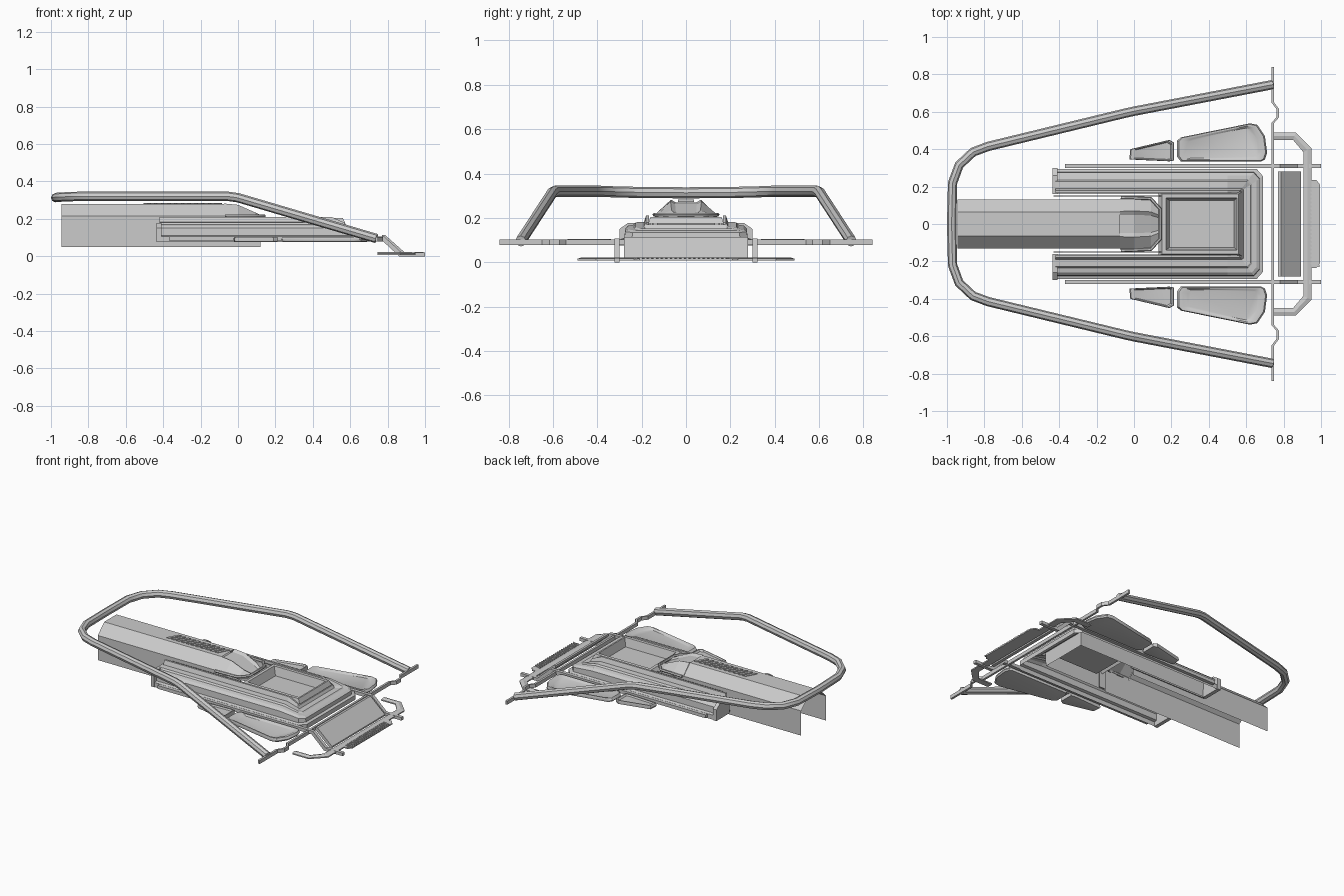
import bpy, bmesh, math
from mathutils import Vector

if "Cube" in bpy.data.objects:
    bpy.data.objects.remove(bpy.data.objects["Cube"])


def finish(name, bm, smooth=False):
    bmesh.ops.recalc_face_normals(bm, faces=bm.faces)
    me = bpy.data.meshes.new(name)
    bm.to_mesh(me)
    bm.free()
    ob = bpy.data.objects.new(name, me)
    bpy.context.collection.objects.link(ob)
    if smooth:
        bpy.ops.object.select_all(action='DESELECT')
        ob.select_set(True)
        bpy.context.view_layer.objects.active = ob
        bpy.ops.object.shade_smooth_by_angle(angle=math.radians(35))
    return ob


def mirror_y(ob):
    ob.modifiers.new("mirror", 'MIRROR').use_axis = (False, True, False)
    return ob


def loft(name, rings, closed=False, cap=False, smooth=False):
    """Skin a list of equal-length point rings."""
    bm = bmesh.new()
    vs = [[bm.verts.new(p) for p in r] for r in rings]
    n = len(rings[0])
    for a, b in zip(vs, vs[1:]):
        for i in range(n if closed else n - 1):
            j = (i + 1) % n
            bm.faces.new((a[i], a[j], b[j], b[i]))
    if cap:
        bm.faces.new(vs[0])
        bm.faces.new(vs[-1])
    return finish(name, bm, smooth)


def slab(name, pts, z0, z1):
    return loft(name, [[(x, y, z) for x, y in pts] for z in (z0, z1)], True, True)


def side_strip(name, pts, y0, y1):
    return loft(name, [[(x, y, z) for x, z in pts] for y in (y0, y1)], True, True)


def tube(name, pts, r, res=2):
    cu = bpy.data.curves.new(name, 'CURVE')
    cu.dimensions = '3D'
    cu.bevel_depth = r
    cu.bevel_resolution = res
    cu.use_fill_caps = True
    sp = cu.splines.new('POLY')
    sp.points.add(len(pts) - 1)
    for p, q in zip(sp.points, pts):
        p.co = (*q, 1)
    ob = bpy.data.objects.new(name, cu)
    bpy.context.collection.objects.link(ob)
    bpy.ops.object.select_all(action='DESELECT')
    ob.select_set(True)
    bpy.context.view_layer.objects.active = ob
    bpy.ops.object.convert(target='MESH')
    bpy.ops.object.shade_smooth_by_angle(angle=math.radians(40))


# perimeter tube loop, sloping down to the cross bar
half = [(0.74, 0.745, 0.095), (0.0, 0.603, 0.313), (-0.05, 0.592, 0.32), (-0.78, 0.415, 0.32),
        (-0.86, 0.385, 0.32), (-0.935, 0.315, 0.317), (-0.97, 0.22, 0.315), (-0.975, 0.0, 0.313)]
tube("perimeter_tube", half + [(x, -y, z) for x, y, z in half[-2::-1]], 0.025)

# thin cross bar with a kink on each side
kink = [(0.742, 0.0), (0.742, 0.54), (0.768, 0.57), (0.768, 0.615), (0.742, 0.65), (0.742, 0.84)]
rings = [[(x - 0.007, y, 0.078), (x + 0.007, y, 0.078), (x + 0.007, y, 0.102), (x - 0.007, y, 0.102)]
         for x, y in [(x, -y) for x, y in kink[:0:-1]] + kink]
loft("cross_bar", rings, True, True)

# long tunnel cover, open underneath and behind
sec = [(0.132, 0.05), (0.132, 0.215), (0.065, 0.28)]
sec = sec + [(-y, z) for y, z in sec[::-1]]
loft("tunnel_cover", [[(x, y, z) for y, z in sec] for x in (-0.945, -0.075)])
mirror_y(loft("tunnel_side", [[(x, 0.132, 0.05), (x, 0.132, 0.2)] for x in (-0.075, 0.12)]))

# diagonal vent slats on the tunnel
for i in range(11):
    x = -0.505 + i * 0.036
    slab("vent_slat", [(x, -0.036), (x + 0.02, -0.036), (x + 0.06, 0.036), (x + 0.04, 0.036)], 0.272, 0.284)

# cowl at the front end of the tunnel, faceted and sloping down
def cowl_ring(x, w, top, drop):
    return [(x, w, 0.2), (x, w, 0.215 - drop), (x, w * 0.5, top), (x, w * 0.35, top - 0.012),
            (x, -w * 0.35, top - 0.012), (x, -w * 0.5, top), (x, -w, 0.215 - drop), (x, -w, 0.2)]
loft("cowl", [cowl_ring(-0.075, 0.135, 0.282, 0), cowl_ring(0.0, 0.14, 0.275, 0),
              cowl_ring(0.09, 0.13, 0.235, 0.005), cowl_ring(0.14, 0.09, 0.212, 0.012)])
rim = [(-0.07, 0.142, 0.215), (0.09, 0.136, 0.215), (0.14, 0.08, 0.215)]
tube("cowl_rim", rim + [(x, -y, z) for x, y, z in rim[::-1]], 0.009, 1)

# hull shell: stepped profile (inset, height) swept around a U-shaped path
prof = [(0.0, 0.075), (0.0, 0.105), (0.018, 0.11), (0.02, 0.15), (0.035, 0.165), (0.06, 0.17),
        (0.068, 0.18), (0.105, 0.182), (0.115, 0.21), (0.128, 0.21), (0.132, 0.08)]
def hull_ring(x, y, dx, dy, low):
    return [(x - d * dx, y - d * dy, z - (max(0, z - 0.11) * low)) for d, z in prof]
side = [hull_ring(-0.42, 0.295, 0, 1, 0.0), hull_ring(0.5, 0.295, 0, 1, 0.0),
        hull_ring(0.655, 0.295, 0.75, 1, 0.3), hull_ring(0.69, 0.255, 1, 0.68, 0.4)]
other = [[(x, -y, z) for x, y, z in r] for r in side[::-1]]
loft("hull", side + other, smooth=False)
# rear end caps of the hull
cap = [(0.30, 0.075), (0.30, 0.15), (0.26, 0.178), (0.16, 0.178), (0.16, 0.075)]
mirror_y(loft("hull_rear_cap", [[(x, y, z) for y, z in cap] for x in (-0.435, -0.41)], True, True))

# recessed tray in the hull
def rect(x0, x1, y, z):
    return [(x0, -y, z), (x1, -y, z), (x1, y, z), (x0, y, z)]
loft("tray_wall", [rect(0.13, 0.575, 0.17, 0.175), rect(0.15, 0.56, 0.16, 0.205), rect(0.17, 0.55, 0.14, 0.205),
                   rect(0.19, 0.535, 0.125, 0.15), rect(0.2, 0.53, 0.115, 0.15)], True)
slab("tray_floor", [(0.195, -0.12), (0.535, -0.12), (0.535, 0.12), (0.195, 0.12)], 0.14, 0.15)
# inner braces beside the tunnel
mirror_y(side_strip("inner_brace", [(-0.43, 0.08), (0.15, 0.08), (0.15, 0.2), (-0.38, 0.2)], 0.147, 0.153))

# long side rails stepping down to the nose
rail = [(-0.37, 0.107), (0.78, 0.107), (0.875, 0.02), (1.0, 0.02), (1.0, 0.0), (0.862, 0.0),
        (0.77, 0.085), (-0.37, 0.085)]
mirror_y(side_strip("side_rail", rail, 0.3, 0.322))

# footboard pads: thin plates with a raised rim and dished centre
def pad(name, pts):
    c = sum((Vector(p) for p in pts), Vector((0, 0))) / len(pts)
    def ring(s, z):
        return [(c.x + (x - c.x) * s, c.y + (y - c.y) * s, z) for x, y in pts]
    mirror_y(loft(name, [ring(0.86, 0.078), ring(0.97, 0.08), ring(1, 0.09), ring(0.96, 0.104), ring(0.88, 0.104),
                         ring(0.78, 0.094)], True, True, True))
pad("large_foot_pad", [(0.23, 0.36), (0.23, 0.445), (0.25, 0.463), (0.62, 0.538), (0.66, 0.53), (0.70, 0.47),
                       (0.712, 0.38), (0.70, 0.345), (0.68, 0.335), (0.25, 0.335)])
pad("small_foot_pad", [(-0.025, 0.345), (-0.02, 0.40), (0.19, 0.45), (0.215, 0.435), (0.215, 0.34), (0.19, 0.335)])

# slanted skid plate
side_strip("skid_plate", [(0.77, 0.115), (0.785, 0.115), (0.892, 0.02), (0.892, 0.01), (0.87, 0.01),
                          (0.77, 0.1)], -0.28, 0.28)

# flat front bumper bow
bow = [((0.745, 0.49), (0.745, 0.45)), ((0.865, 0.49), (0.85, 0.45)), ((0.95, 0.405), (0.905, 0.385)),
       ((0.95, 0.0), (0.905, 0.0))]
bow = bow + [((a[0], -a[1]), (b[0], -b[1])) for a, b in bow[-2::-1]]
loft("bumper_bow", [[(*a, 0.008), (*a, 0.016), (a[0] * .5 + b[0] * .5, a[1] * .5 + b[1] * .5, 0.022),
                     (*b, 0.016), (*b, 0.008)] for a, b in bow], True, True)

# ribbed nose grille
slab("nose_grille", [(0.94, -0.235), (0.975, -0.235), (0.995, -0.21), (0.995, 0.21), (0.975, 0.235),
                     (0.94, 0.235)], 0.008, 0.016)
for i in range(20):
    y = -0.215 + i * 0.021
    slab("grille_rib", [(0.945, y), (0.992, y - 0.015), (0.992, y - 0.005), (0.945, y + 0.01)], 0.014, 0.022)
